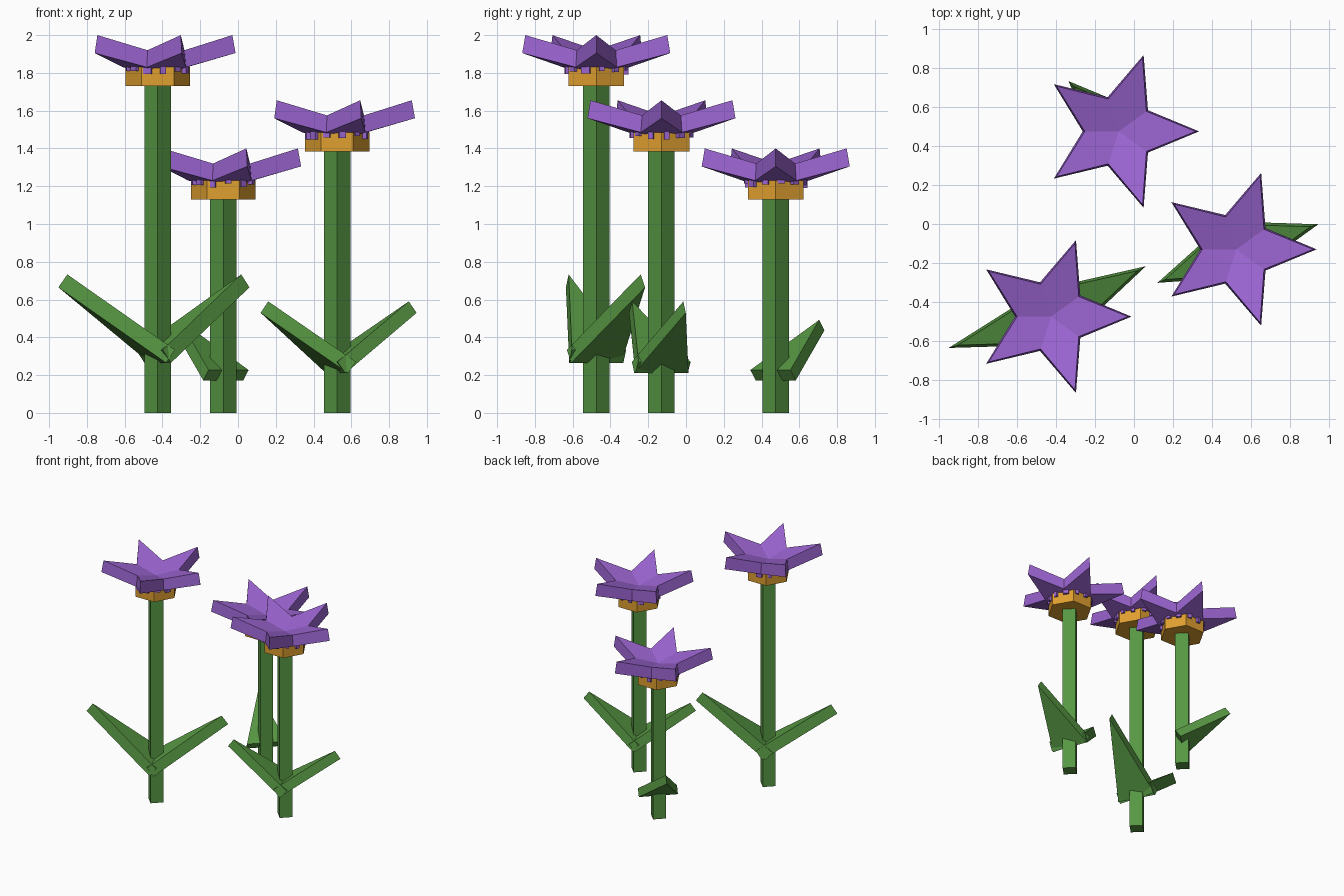
import bpy, bmesh, math, random
from mathutils import Matrix, Vector

random.seed(4)
cube = bpy.data.objects.get("Cube")
if cube:
    bpy.data.objects.remove(cube, do_unlink=True)


def material(name, rgb):
    m = bpy.data.materials.new(name)
    m.use_nodes = True
    m.diffuse_color = (*rgb, 1)
    m.node_tree.nodes["Principled BSDF"].inputs["Base Color"].default_value = (*rgb, 1)
    return m


PURPLE = material("petal purple", (0.33, 0.13, 0.64))
GREEN = material("stem green", (0.095, 0.31, 0.056))
GOLD = material("cup gold", (0.74, 0.35, 0.03))


def finish(bm, name, mat, place):
    bmesh.ops.recalc_face_normals(bm, faces=bm.faces)
    me = bpy.data.meshes.new(name)
    bm.to_mesh(me)
    bm.free()
    me.materials.append(mat)
    ob = bpy.data.objects.new(name, me)
    ob.matrix_world = place
    bpy.context.collection.objects.link(ob)
    return ob


def prism(name, sides, radius, z0, z1, mat, place):
    bm = bmesh.new()
    bmesh.ops.create_cone(bm, cap_ends=True, segments=sides, radius1=radius, radius2=radius,
                          depth=z1 - z0, matrix=Matrix.Translation((0, 0, (z0 + z1) / 2)))
    # turn so that a corner points along +x
    first = bm.verts[:][0].co
    turn = -math.atan2(first.y, first.x)
    bmesh.ops.rotate(bm, verts=bm.verts, matrix=Matrix.Rotation(turn, 3, 'Z'))
    return finish(bm, name, mat, place)


def star(name, place):
    """Five flat raised petals with a thick rim; z = 0 is the cup's base."""
    bm = bmesh.new()

    def layer(tip_r, tip_z, notch_r, notch_z, mid_z):
        ring = []
        for k in range(10):
            r, z = (notch_r, notch_z) if k % 2 else (tip_r, tip_z)
            a = math.radians(36 * k)
            ring.append(bm.verts.new((r * math.cos(a), r * math.sin(a), z)))
        mid = bm.verts.new((0, 0, mid_z))
        for k in range(0, 10, 2):
            bm.faces.new((mid, ring[k - 1], ring[k], ring[k + 1]))
        return ring

    top = layer(0.395, 0.27, 0.175, 0.19, 0.145)
    low = layer(0.412, 0.175, 0.185, 0.1, 0.055)
    for k in range(10):
        bm.faces.new((top[k - 1], top[k], low[k], low[k - 1]))
    finish(bm, name, PURPLE, place)


def leaf(name, azimuth, reach, place):
    """Tapered wedge slab rising outward from the stem."""
    slope = math.radians(36)
    along = Vector((math.cos(slope), 0, math.sin(slope)))
    up = Vector((-math.sin(slope), 0, math.cos(slope))) * (0.035 + 0.09 * reach)
    outline = [Vector((0, 0.15, 0)), Vector((0, -0.15, 0)), along * reach / math.cos(slope)]
    bm = bmesh.new()
    low = [bm.verts.new(p) for p in outline]
    top = [bm.verts.new(p + up) for p in outline]
    bm.faces.new(low)
    bm.faces.new(top)
    for k in range(3):
        bm.faces.new((low[k - 1], low[k], top[k], top[k - 1]))
    finish(bm, name, GREEN, place @ Matrix.Rotation(math.radians(azimuth), 4, 'Z'))


def fringe(name, place):
    """Small petal drips hanging over the rim of the cup."""
    bm = bmesh.new()
    for k in range(12):
        drop = random.uniform(0.025, 0.05)
        m = (Matrix.Rotation(math.radians(30 * k + 10), 4, 'Z')
             @ Matrix.Translation((0.157, 0, 0.11 - drop / 2))
             @ Matrix.Diagonal((0.024, random.uniform(0.025, 0.05), drop, 1)))
        bmesh.ops.create_cube(bm, size=1, matrix=m)
    finish(bm, name, PURPLE, place)


# name, x, y, stem height, leaf base height, leaves as (azimuth, reach)
flowers = [
    ("tall", -0.425, -0.475, 1.73, 0.265, [(197, 0.55), (28, 0.55)]),
    ("middle", 0.525, -0.13, 1.385, 0.21, [(203, 0.44), (17, 0.44)]),
    ("short", -0.078, 0.475, 1.13, 0.172, [(135, 0.365)]),
]
for name, x, y, height, leaf_z, leaves in flowers:
    head = Matrix.Translation((x, y, height))
    prism(name + "_stem", 4, 0.07, 0, height + 0.02, GREEN, Matrix.Translation((x, y, 0)))
    prism(name + "_cup", 6, 0.17, 0, 0.1, GOLD, head)
    star(name + "_petals", head)
    fringe(name + "_fringe", head)
    for i, (azimuth, reach) in enumerate(leaves):
        leaf(f"{name}_leaf_{i + 1}", azimuth, reach, Matrix.Translation((x, y, leaf_z)))
